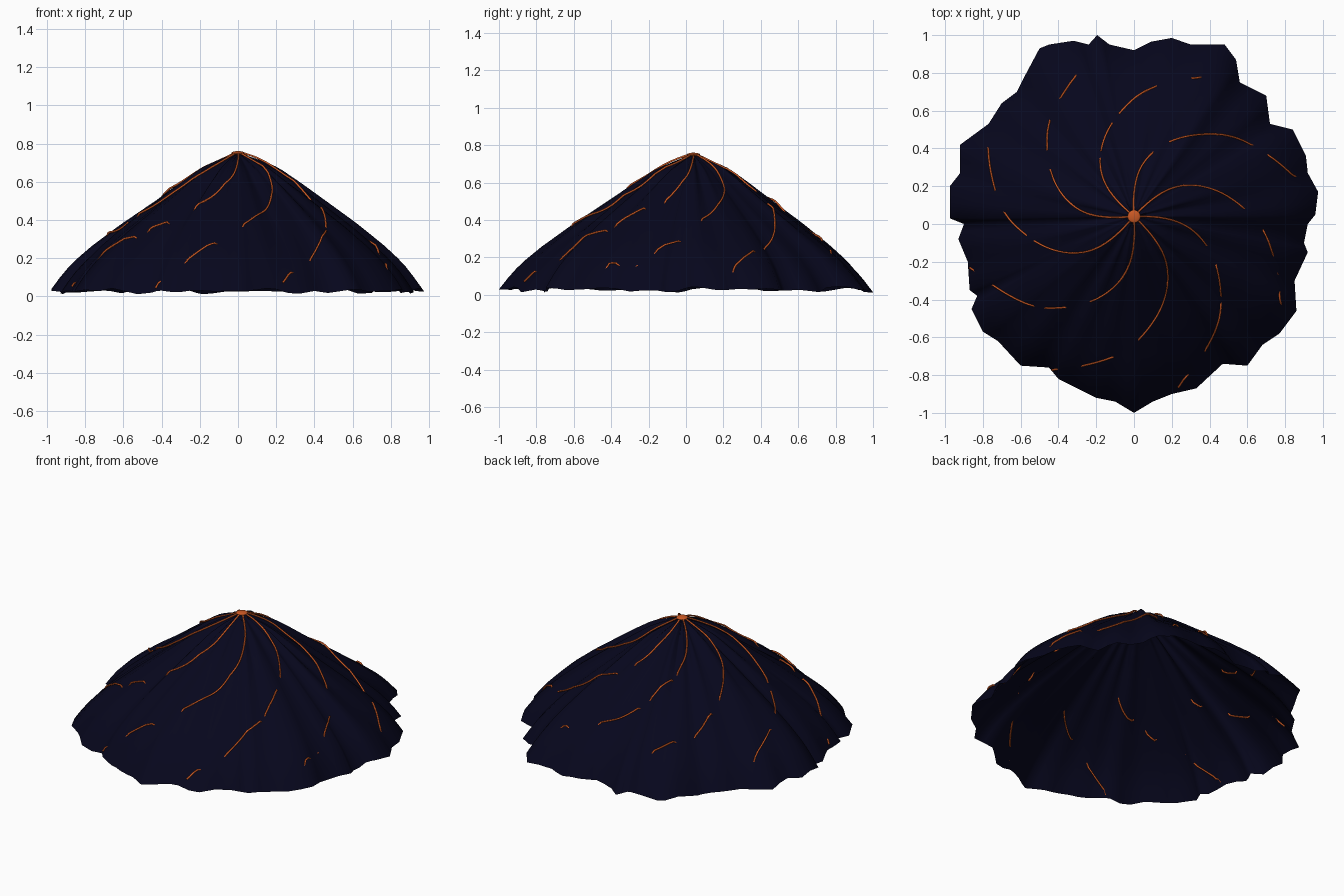
import bpy, bmesh, math, random
from mathutils import Vector
from mathutils.bvhtree import BVHTree

if "Cube" in bpy.data.objects:
    bpy.data.objects.remove(bpy.data.objects["Cube"])

random.seed(4)


def material(name, rgb):
    m = bpy.data.materials.new(name)
    m.diffuse_color = (*rgb, 1)
    m.use_nodes = True
    m.node_tree.nodes["Principled BSDF"].inputs["Base Color"].default_value = m.diffuse_color
    return m


NAVY = material("dark navy cloth", (0.002, 0.002, 0.012))
ORANGE = material("burnt orange", (0.60, 0.10, 0.018))


def lerp(table, x):
    for (a, va), (b, vb) in zip(table, table[1:]):
        if x <= b:
            return va + (vb - va) * (x - a) / (b - a)
    return table[-1][1]


# --- ragged hem outline seen from above, counter-clockwise ---
HEM = [(.975, .17), (.92, .27), (.91, .36), (.84, .5), (.72, .53), (.7, .68), (.56, .75),
       (.54, .87), (.48, .95), (.3, .95), (.2, .985), (.09, .965), (0, .92), (-.13, .95),
       (-.195, 1), (-.24, .95), (-.32, .97), (-.45, .95), (-.5, .93), (-.58, .78),
       (-.62, .7), (-.7, .64), (-.77, .53), (-.92, .42), (-.92, .27), (-.975, .2),
       (-.975, .03), (-.9, 0), (-.93, -.08), (-.88, -.2), (-.87, -.35), (-.83, -.38),
       (-.86, -.45), (-.8, -.57), (-.72, -.62), (-.6, -.75), (-.45, -.76), (-.4, -.82),
       (-.3, -.87), (-.2, -.92), (-.1, -.94), (0, -1), (.1, -.94), (.2, -.9), (.33, -.87),
       (.47, -.74), (.6, -.75), (.68, -.64), (.77, -.58), (.86, -.46), (.85, -.3),
       (.92, -.15), (.9, -.1), (.92, 0), (.96, .05)]
PROFILE = [(0, .75), (.1, .712), (.2, .666), (.35, .57), (.5, .468), (.65, .365),
           (.8, .25), (.9, .16), (.96, .085), (1, .028)]
APEX_Y = .04
RINGS = 24

# double the outline by inserting midpoints
outline = []
for p, q in zip(HEM, HEM[1:] + HEM[:1]):
    a, b = Vector(p), Vector(q)
    outline += [a, (a + b) / 2]

# radial pleats made from a few waves that wander with height
waves = [(n, random.uniform(0, 6.28), random.uniform(-2, 2)) for n in (7, 13, 21, 27)]


def pleat(ang, t):
    s = sum(math.sin(n * ang + ph + tw * t) for n, ph, tw in waves) / 4
    return s * .034 * min(1, t * 4) * (1 - .4 * t)


# --- pleated cone sheet, open underneath ---
bm = bmesh.new()
apex = bm.verts.new((0, APEX_Y, .75))
rings = []
for i in range(1, RINGS + 1):
    t = i / RINGS
    ring = []
    for p in outline:
        ang = math.atan2(p.y, p.x)
        r = t * (.935 + (p.length - .935) * t ** 1.5)
        z = lerp(PROFILE, t) + pleat(ang, t)
        ring.append(bm.verts.new((r * math.cos(ang),
                                  r * math.sin(ang) + APEX_Y * (1 - t), max(0, z))))
    rings.append(ring)
n = len(outline)
for j in range(n):
    k = (j + 1) % n
    bm.faces.new((apex, rings[0][j], rings[0][k]))
    for lo, hi in zip(rings, rings[1:]):
        bm.faces.new((lo[j], hi[j], hi[k], lo[k]))
bm.normal_update()
tree = BVHTree.FromBMesh(bm)
mesh = bpy.data.meshes.new("pleated_cone")
bm.to_mesh(mesh)
bm.free()
mesh.materials.append(NAVY)
mesh.shade_smooth()
sheet = bpy.data.objects.new("pleated_cone", mesh)
bpy.context.collection.objects.link(sheet)

# --- eight spiral cords that weave in and out of the sheet ---
SPIRAL = [(0, 48), (.1, 46), (.2, 42), (.28, 37), (.36, 30), (.46, 20), (.52, 13.5),
          (.58, 7), (.69, -4), (.76, -14), (.82, -21.5), (.9, -31)]
# turn of each cord, and the radius spans where it lies outside the sheet
CORDS = [(0, [(0, .58), (.69, .75), (.86, .88)]),
         (45, [(0, .36), (.46, .74), (.8, .885)]),
         (90, [(0, .36), (.41, .52), (.575, .6), (.61, .72), (.83, .84)]),
         (135, [(0, .51), (.6, .69), (.77, .83)]),
         (180, [(0, .53), (.575, .68), (.76, .86)]),
         (225, [(0, .48), (.59, .65), (.7, .81), (.885, .9)]),
         (270, [(0, .62), (.73, .8), (.88, .9)]),
         (315, [(0, .405), (.5, .6), (.64, .77), (.86, .9)])]


def cord_points(turn, spans):
    flat = []
    for i in range(2, 91):
        r = i / 100
        # average neighbouring angles so the spiral bends smoothly
        a = sum(lerp(SPIRAL, r + d) for d in (-.03, 0, .03)) / 3 if r > .04 else 47
        a = math.radians(a + turn)
        x, y = r * math.cos(a), APEX_Y * max(0, 1 - r) + r * math.sin(a)
        hit = tree.ray_cast(Vector((x, y, 2)), Vector((0, 0, -1)))[0]
        if hit is None:
            break
        flat.append((r, x, y, hit.z))
    zs = [f[3] for f in flat]
    # relax the heights, keeping the cord on its side of the sheet
    for _ in range(30):
        zs = [zs[0]] + [(a + 2 * b + c) / 4 for a, b, c in zip(zs, zs[1:], zs[2:])] + [zs[-1]]
        zs = [max(z, f[3] + .009) if any(lo <= f[0] <= hi for lo, hi in spans)
              else min(z, f[3] - .009) for z, f in zip(zs, flat)]
    return [(f[1], f[2], z) for f, z in zip(flat, zs)]


for i, (turn, spans) in enumerate(CORDS):
    pts = cord_points(turn, spans)
    cu = bpy.data.curves.new("spiral_cord", "CURVE")
    cu.dimensions = "3D"
    cu.bevel_depth = .0055
    cu.bevel_resolution = 1
    cu.use_fill_caps = True
    sp = cu.splines.new("POLY")
    sp.points.add(len(pts) - 1)
    for pt, co in zip(sp.points, pts):
        pt.co = (*co, 1)
    cu.materials.append(ORANGE)
    ob = bpy.data.objects.new(f"spiral_cord_{i + 1}", cu)
    bpy.context.collection.objects.link(ob)
    bpy.ops.object.select_all(action="DESELECT")
    ob.select_set(True)
    bpy.context.view_layer.objects.active = ob
    bpy.ops.object.convert(target="MESH")

# --- flattened button at the peak ---
bpy.ops.mesh.primitive_uv_sphere_add(segments=16, ring_count=8, radius=.035,
                                     location=(0, APEX_Y, .75))
button = bpy.context.object
button.name = "peak_button"
button.scale.z = .3
button.data.materials.append(ORANGE)
bpy.ops.object.shade_smooth()
